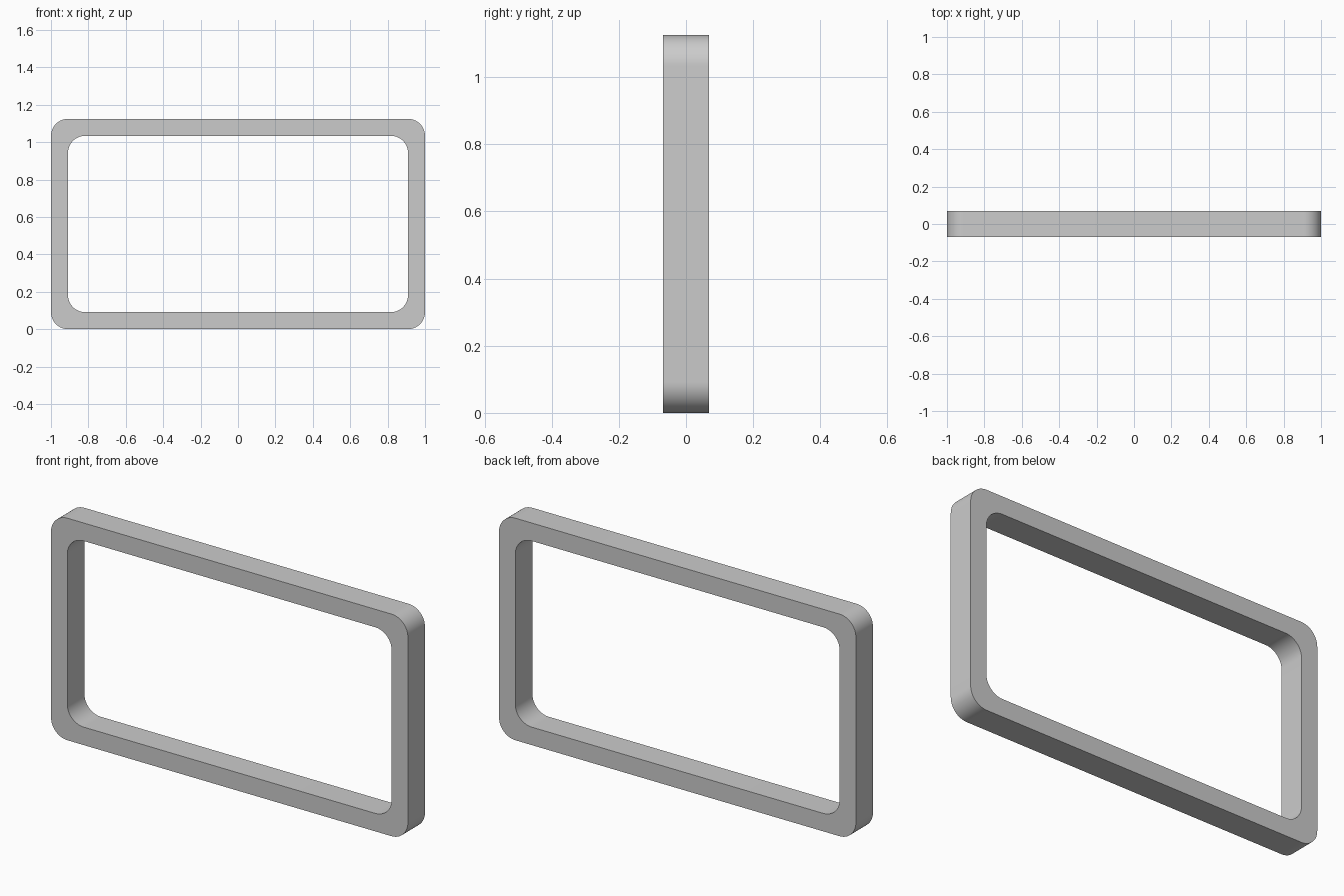
import bpy, bmesh, math

if "Cube" in bpy.data.objects:
    bpy.data.objects.remove(bpy.data.objects["Cube"])

WIDTH, HEIGHT, DEPTH = 2.0, 1.125, 0.137
BORDER, RADIUS, STEPS = 0.091, 0.092, 16


def rounded_rect(half_w, half_h, r):
    """Counter-clockwise rounded rectangle outline as (x, z) points."""
    points = []
    for i, (sx, sz) in enumerate([(1, 1), (-1, 1), (-1, -1), (1, -1)]):
        for k in range(STEPS + 1):
            a = math.pi / 2 * (i + k / STEPS)
            points.append((sx * (half_w - r) + r * math.cos(a),
                           sz * (half_h - r) + r * math.sin(a) + HEIGHT / 2))
    return points


outer = rounded_rect(WIDTH / 2, HEIGHT / 2, RADIUS)
inner = rounded_rect(WIDTH / 2 - BORDER, HEIGHT / 2 - BORDER, RADIUS)

# Four matching loops swept round the section: front outer/inner, back inner/outer
bm = bmesh.new()
loops = [[bm.verts.new((x, y, z)) for x, z in outline]
         for outline, y in [(outer, -DEPTH / 2), (inner, -DEPTH / 2),
                            (inner, DEPTH / 2), (outer, DEPTH / 2)]]
n = len(outer)
for j in range(4):
    a, b = loops[j], loops[(j + 1) % 4]
    for i in range(n):
        k = (i + 1) % n
        bm.faces.new((a[i], a[k], b[k], b[i]))
bmesh.ops.recalc_face_normals(bm, faces=bm.faces)

# Rounded rectangular frame
mesh = bpy.data.meshes.new("rounded_frame")
bm.to_mesh(mesh)
bm.free()
frame = bpy.data.objects.new("rounded_frame", mesh)
bpy.context.collection.objects.link(frame)
bpy.context.view_layer.objects.active = frame
frame.select_set(True)
bpy.ops.object.shade_smooth_by_angle(angle=math.radians(30))
